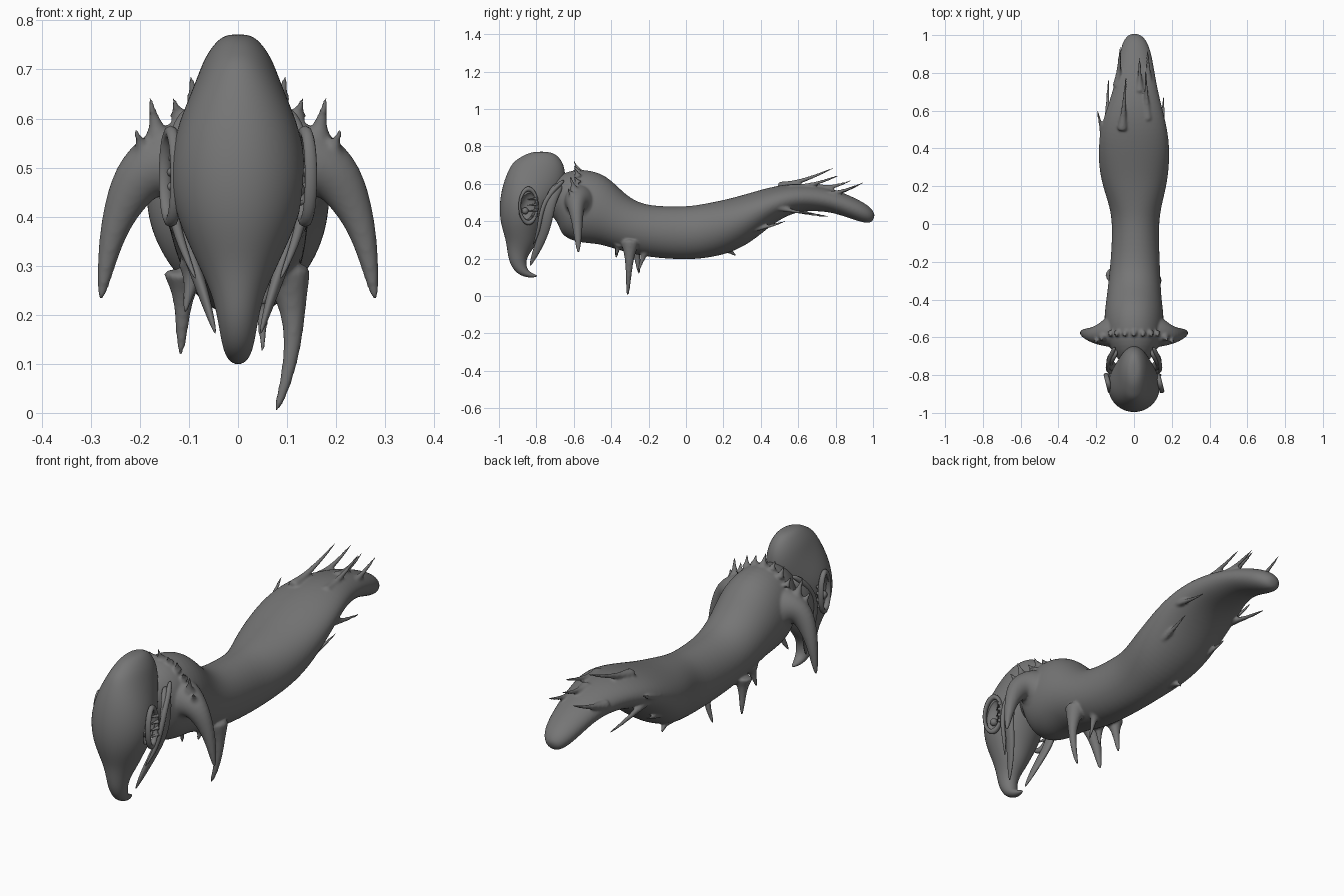
import bpy, bmesh, math
from mathutils import Vector

if "Cube" in bpy.data.objects:
    bpy.data.objects.remove(bpy.data.objects["Cube"], do_unlink=True)

grey = bpy.data.materials.new("dark_grey_hide")
grey.use_nodes = True
grey.diffuse_color = (0.18, 0.18, 0.18, 1)
grey.node_tree.nodes["Principled BSDF"].inputs["Base Color"].default_value = (0.18, 0.18, 0.18, 1)


def activate(ob):
    bpy.ops.object.select_all(action='DESELECT')
    ob.select_set(True)
    bpy.context.view_layer.objects.active = ob


def finish(ob):
    ob.data.materials.clear()
    ob.data.materials.append(grey)
    for p in ob.data.polygons:
        p.use_smooth = True
    return ob


def loft(name, rings, side=(1, 0, 0), sides=14, levels=2):
    """Rings are (x, y, z, half width along side, half depth)."""
    bm = bmesh.new()
    grow = 3 / (2 + math.cos(math.tau / sides))  # offsets subdivision shrinkage
    centres = [Vector(r[:3]) for r in rings]
    loops = []
    for i, r in enumerate(rings):
        t = (centres[min(i + 1, len(rings) - 1)] - centres[max(i - 1, 0)]).normalized()
        s = Vector(side)
        s = (s - t * t.dot(s)).normalized()
        d = t.cross(s)
        loops.append([bm.verts.new(centres[i] + grow * (s * r[3] * math.cos(a) + d * r[4] * math.sin(a)))
                      for a in (math.tau * k / sides for k in range(sides))])
    for l0, l1 in zip(loops, loops[1:]):
        for k in range(sides):
            n = (k + 1) % sides
            bm.faces.new((l0[k], l0[n], l1[n], l1[k]))
    bm.faces.new(loops[0][::-1])
    bm.faces.new(loops[-1])
    bmesh.ops.recalc_face_normals(bm, faces=bm.faces)
    me = bpy.data.meshes.new(name)
    bm.to_mesh(me)
    bm.free()
    ob = bpy.data.objects.new(name, me)
    bpy.context.collection.objects.link(ob)
    activate(ob)
    ob.modifiers.new("soft", 'SUBSURF').levels = levels
    bpy.ops.object.modifier_apply(modifier="soft")
    return finish(ob)


def spine(name, base, tip, r, bend=(0, 0, 0)):
    """Curved thorn with a flared root."""
    b, e, c = Vector(base), Vector(tip), Vector(bend)
    rings = []
    for t, w in ((-.15, 2.4), (0, 1.6), (.2, 1), (.45, .7), (.75, .5), (1, .25)):
        p = b.lerp(e, t) + c * (4 * t * (1 - t))
        rings.append((*p, r * w, r * w))
    return loft(name, rings, sides=8, levels=1)


# Body: x centre, y, top z, bottom z, half width
profile = [(0, -.77, .55, .46, .04), (0, -.72, .61, .42, .08), (0, -.66, .67, .375, .125),
           (0, -.6, .69, .31, .15), (0, -.5, .662, .268, .16), (0, -.4, .565, .268, .145),
           (.003, -.3, .505, .232, .137), (.007, -.18, .48, .205, .128), (.008, 0, .477, .193, .121),
           (.008, .1, .49, .203, .138), (.005, .2, .51, .225, .168), (0, .3, .535, .28, .185),
           (0, .4, .565, .36, .188), (0, .5, .592, .42, .177), (.004, .6, .605, .452, .15),
           (.008, .7, .592, .455, .12), (.009, .8, .565, .445, .1), (.008, .9, .52, .41, .084),
           (.004, .96, .485, .39, .066), (0, .99, .45, .385, .042), (0, 1.003, .43, .395, .02)]
body = loft("body", [(x, y, (t + b) / 2, w, (t - b) / 2) for x, y, t, b, w in profile], sides=16)

# Shoulder horns, broad at the root
horn_path = [(.02, -.55, .47, .1, .12), (.1, -.565, .495, .095, .115), (.155, -.582, .512, .07, .078),
             (.2, -.59, .488, .047, .056), (.24, -.583, .415, .032, .036),
             (.264, -.578, .335, .023, .022), (.281, -.575, .222, .008, .008)]
growths = [loft("shoulder_horn", [(s * x, *r) for x, *r in horn_path], side=(0, 1, 0)) for s in (1, -1)]

# Ragged collar of small thorns above the shoulders
for i in range(7):
    a = math.radians(-54 + 18 * i)
    x, z = .15 * math.sin(a), .515 + .16 * math.cos(a)
    h = .05 if i % 2 else .035
    growths.append(spine("collar_thorn", (x, -.58, z), (x + h * .4 * math.sin(a), -.60, z + h), .011))
for s in (1, -1):
    growths.append(spine("shoulder_thorn", (s * .165, -.6, .575), (s * .18, -.62, .645), .013))
    growths.append(spine("shoulder_thorn", (s * .195, -.61, .54), (s * .21, -.635, .58), .012))

# Belly spines: base, tip, radius, bend
for data in (((.105, -.30, .26), (.074, -.312, -.006), .025, (.022, 0, 0)),
             ((-.11, -.27, .27), (-.117, -.25, .112), .022),
             ((-.09, -.36, .29), (-.11, -.375, .2), .018),
             ((.05, -.22, .235), (.05, -.26, .12), .015),
             ((.06, -.36, .27), (.05, -.375, .215), .016),
             ((-.05, .22, .25), (-.06, .27, .215), .016)):
    growths.append(spine("belly_spine", *data))

# Swept-back tail spines: base, tip
for base, tip in (((-.06, .53, .59), (-.04, .80, .69)), ((.07, .58, .575), (.06, .83, .65)),
                  ((-.085, .75, .535), (-.07, .96, .612)), ((.08, .74, .54), (.07, .94, .60)),
                  ((.03, .72, .575), (.03, .89, .62)), ((-.145, .50, .48), (-.135, .78, .423)),
                  ((.15, .47, .48), (.157, .69, .44)), ((.12, .32, .35), (.14, .545, .405)),
                  ((-.16, .46, .49), (-.197, .61, .56)), ((-.115, .32, .35), (-.13, .50, .39))):
    growths.append(spine("tail_spine", base, tip, .014, (0, 0, -.008)))

# Fuse horns and spines softly into the body
activate(body)
for ob in growths:
    ob.select_set(True)
bpy.ops.object.join()
mod = body.modifiers.new("fuse", 'REMESH')
mod.mode, mod.voxel_size = 'VOXEL', .006
mod.use_smooth_shade = True
mod = body.modifiers.new("relax", 'SMOOTH')
mod.factor, mod.iterations = .5, 6
finish(body)

# Skull with hooked beak: y front, y back, z, half width, from crown to hook
skull = [(-.80, -.74, .772, .02), (-.85, -.69, .76, .043), (-.893, -.65, .72, .07),
         (-.93, -.635, .67, .086), (-.962, -.655, .61, .11), (-.987, -.69, .55, .133),
         (-1.0, -.725, .48, .14), (-.997, -.75, .41, .128), (-.982, -.775, .35, .103),
         (-.965, -.80, .29, .075), (-.957, -.835, .24, .052), (-.947, -.853, .19, .041)]
rings = [(0, (f + b) / 2, z, w, (b - f) / 2) for f, b, z, w in skull]
rings += [(0, -.885, .148, .034, .036), (0, -.86, .122, .027, .022),
          (0, -.825, .109, .016, .012), (0, -.795, .107, .004, .004)]
head = loft("skull", rings, sides=16)


def ball(name, loc, scale, tilt=0):
    bpy.ops.mesh.primitive_uv_sphere_add(segments=24, ring_count=14, radius=1, location=loc,
                                         rotation=(tilt, 0, 0))
    ob = bpy.context.object
    ob.name, ob.scale = name, scale
    return finish(ob)


# Eye sockets cut into the skull
for s in (1, -1):
    cutter = ball("socket_cutter", (s * .15, -.85, .475), (.05, .045, .085), -.25)
    cutter.hide_render = True
    mod = head.modifiers.new("socket", 'BOOLEAN')
    mod.operation, mod.object, mod.solver = 'DIFFERENCE', cutter, 'EXACT'
    activate(head)
    bpy.ops.object.modifier_apply(modifier="socket")
    bpy.data.objects.remove(cutter, do_unlink=True)
finish(head)
activate(head)
bpy.ops.object.shade_smooth_by_angle(angle=math.radians(40))

for s in (1, -1):
    tag = "left" if s > 0 else "right"
    ball(tag + "_eye", (s * .118, -.86, .455), (.018, .018, .018))
    # Raised rim around each socket
    bpy.ops.mesh.primitive_torus_add(major_segments=32, minor_segments=8, major_radius=1,
                                     minor_radius=.15, location=(s * .137, -.842, .482),
                                     rotation=(-.25, math.pi / 2, 0))
    rim = bpy.context.object
    rim.name, rim.scale = tag + "_socket_rim", (.09, .048, .085)
    finish(rim)
    # Small bars crossing the back of the socket
    for i in range(4):
        spine(tag + "_socket_bar", (s * .135, -.80, .43 + i * .03),
              (s * .11, -.85, .42 + i * .032), .005)
    # Slender mandible and a cheek strand beside it
    loft(tag + "_mandible", [(s * x, y, z, a, b) for x, y, z, a, b in (
        (.09, -.67, .60, .014, .026), (.122, -.71, .55, .018, .032), (.133, -.735, .47, .018, .032),
        (.122, -.745, .39, .016, .028), (.093, -.77, .31, .014, .025),
        (.066, -.805, .23, .011, .019), (.045, -.835, .158, .003, .004))], sides=8)
    loft(tag + "_cheek_strand", [(s * x, y, z, r, r) for x, y, z, r in (
        (.10, -.65, .62, .01), (.125, -.70, .58, .013), (.14, -.755, .51, .012),
        (.137, -.78, .42, .011), (.115, -.79, .34, .009), (.085, -.82, .27, .003))], sides=8)
